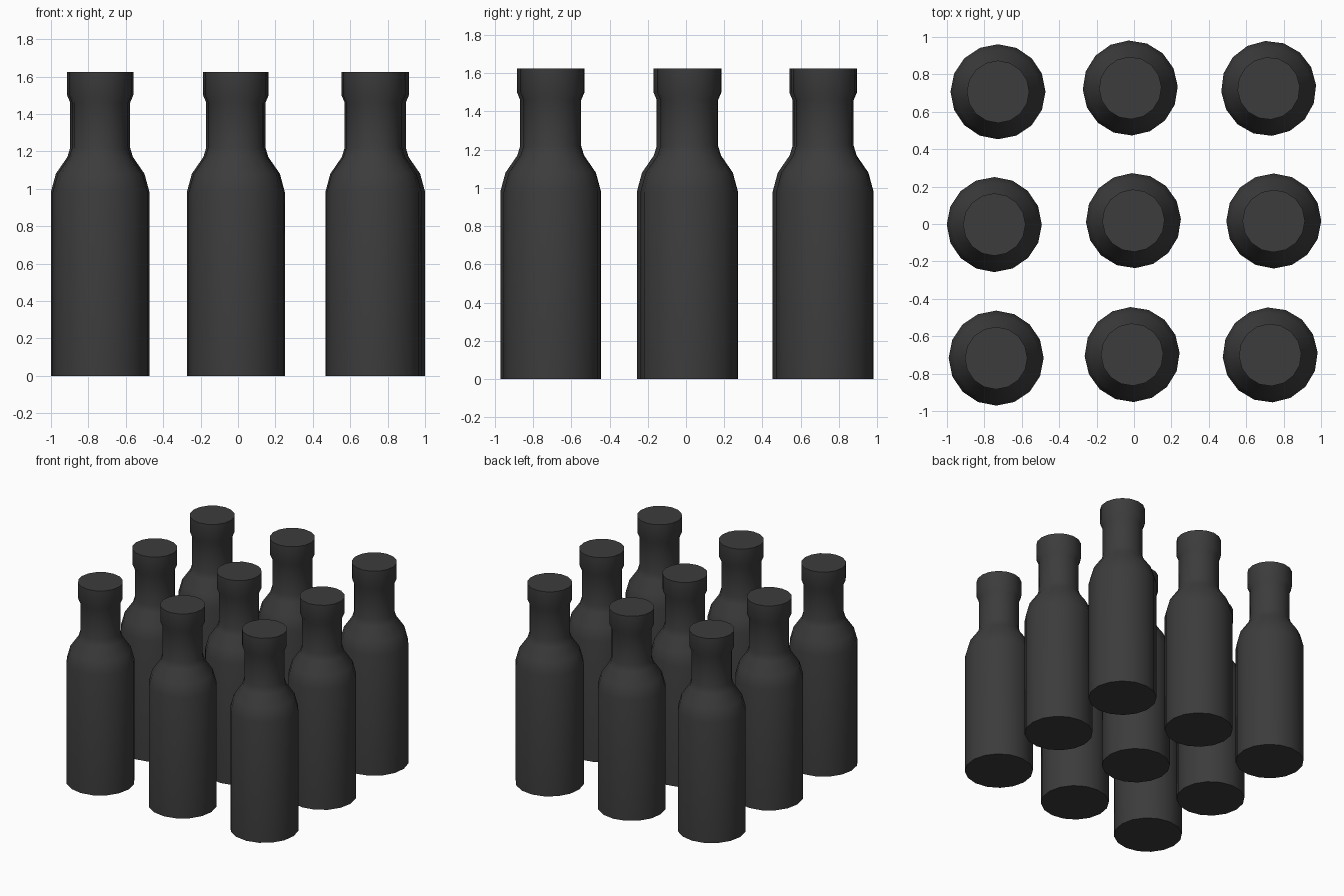
import bpy
import bmesh
from math import cos, sin, pi, radians

cube = bpy.data.objects.get("Cube")
if cube:
    bpy.data.objects.remove(cube, do_unlink=True)

# Dark glass colour
glass = bpy.data.materials.new("dark_grey")
glass.use_nodes = True
color = (0.045, 0.045, 0.045, 1)
glass.diffuse_color = color
glass.node_tree.nodes["Principled BSDF"].inputs["Base Color"].default_value = color

SIDES = 16
# Bottle outline: radius, height
PROFILE = [(0.254, 0), (0.254, 0.98), (0.227, 1.08), (0.165, 1.17),
           (0.15, 1.22), (0.15, 1.46), (0.167, 1.5), (0.167, 1.625)]


def make_bottle_mesh():
    bm = bmesh.new()
    rings = []
    for r, z in PROFILE:
        rings.append([bm.verts.new((r * cos(2 * pi * i / SIDES),
                                    r * sin(2 * pi * i / SIDES), z))
                      for i in range(SIDES)])
    for low, high in zip(rings, rings[1:]):
        for i in range(SIDES):
            j = (i + 1) % SIDES
            bm.faces.new((low[i], low[j], high[j], high[i]))
    # Base and closed top
    bm.faces.new(rings[0][::-1])
    bm.faces.new(rings[-1])
    mesh = bpy.data.meshes.new("bottle")
    bm.to_mesh(mesh)
    bm.free()
    mesh.materials.append(glass)
    return mesh


# Loose three by three grid: name, x, y, turn in degrees
PLACES = [
    ("back_right", -0.727, 0.707, 0), ("back_middle", -0.02, 0.727, 2),
    ("back_left", 0.72, 0.725, 4), ("middle_right", -0.747, -0.003, 0),
    ("centre", -0.003, 0.018, 2), ("middle_left", 0.747, 0.016, 0),
    ("front_right", -0.737, -0.717, 0), ("front_middle", -0.01, -0.698, 2),
    ("front_left", 0.728, -0.70, 3),
]

bottle_mesh = make_bottle_mesh()
bpy.ops.object.select_all(action='DESELECT')
for name, x, y, turn in PLACES:
    bottle = bpy.data.objects.new("bottle_" + name, bottle_mesh)
    bottle.location = (x, y, 0)
    bottle.rotation_euler.z = radians(turn)
    bpy.context.collection.objects.link(bottle)

# Smooth sides with a crisp base and rim
bpy.context.view_layer.objects.active = bottle
bottle.select_set(True)
bpy.ops.object.shade_smooth_by_angle(angle=radians(60))
